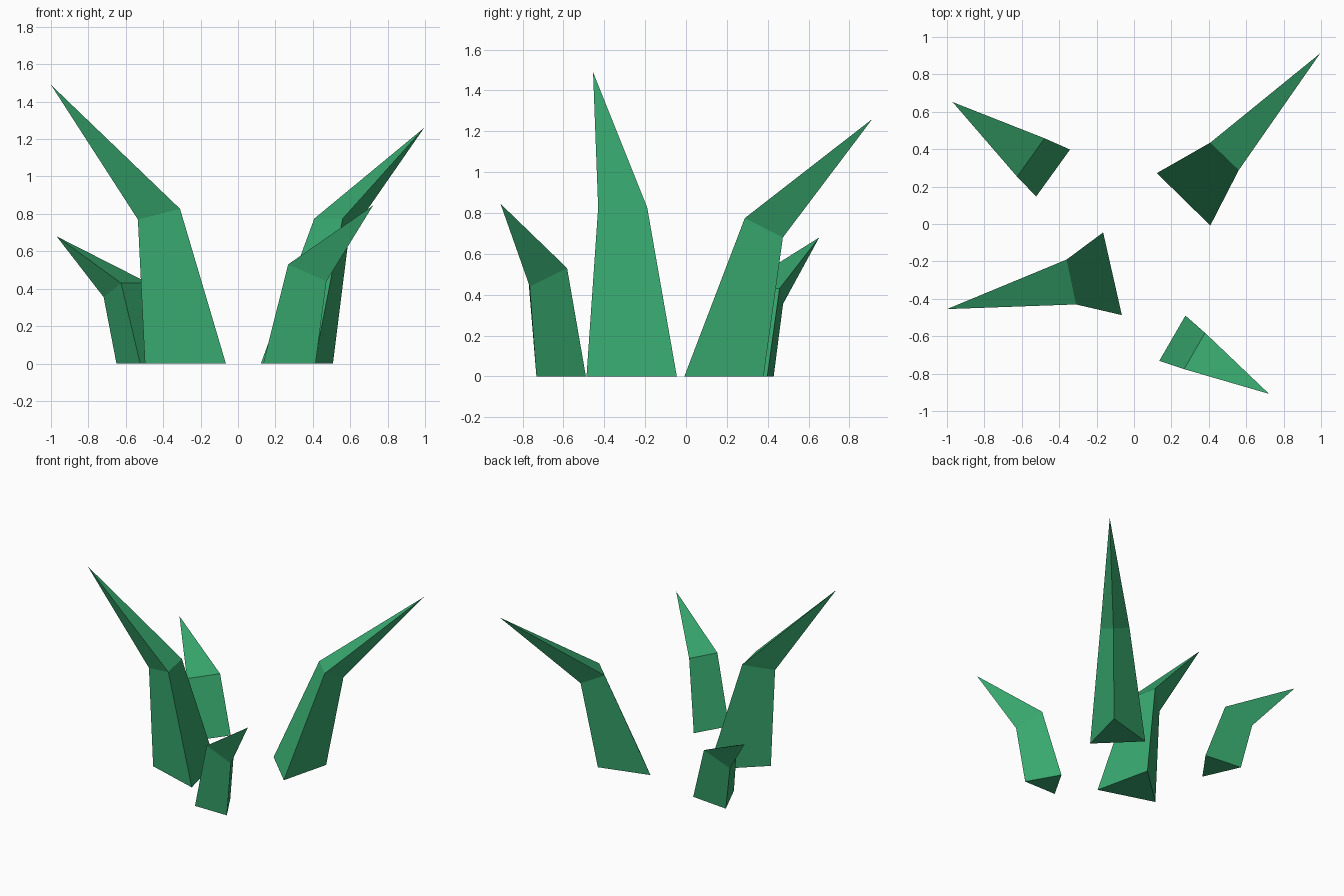
import bpy, bmesh, math
from mathutils import Vector

if "Cube" in bpy.data.objects:
    bpy.data.objects.remove(bpy.data.objects["Cube"])

green = bpy.data.materials.new("leaf_green")
green.diffuse_color = (0.04, 0.4, 0.16, 1)
green.use_nodes = True
green.node_tree.nodes["Principled BSDF"].inputs["Base Color"].default_value = green.diffuse_color


def triangle(a, b, z, drop, tip):
    """Equilateral triangle on inner edge a-b; outer corner leans toward the tip by drop."""
    a, b = Vector((*a, z)), Vector((*b, z))
    mid, edge = (a + b) / 2, b - a
    out = Vector((edge.y, -edge.x, 0)).normalized()
    if out.dot(tip - mid) < 0:
        out = -out
    height = edge.length * math.sqrt(3) / 2
    return [a, b, mid + out * math.sqrt(height ** 2 - drop ** 2) - Vector((0, 0, drop))]


def blade(name, base, bend, z, drop, tip):
    """Three-sided leaf: base triangle, bent ring, pointed tip."""
    tip = Vector(tip)
    bm = bmesh.new()
    low = [bm.verts.new(p) for p in triangle(*base, 0, 0, tip)]
    ring = [bm.verts.new(p) for p in triangle(*bend, z, drop, tip)]
    point = bm.verts.new(tip)
    bm.faces.new(low)
    for i in range(3):
        j = (i + 1) % 3
        bm.faces.new((low[i], low[j], ring[j], ring[i]))
        bm.faces.new((ring[i], ring[j], point))
    bmesh.ops.recalc_face_normals(bm, faces=bm.faces)
    mesh = bpy.data.meshes.new(name)
    bm.to_mesh(mesh)
    bm.free()
    mesh.materials.append(green)
    bpy.context.collection.objects.link(bpy.data.objects.new(name, mesh))


# Two tall blades
blade("tall_blade_front_left", ((-0.165, -0.045), (-0.065, -0.487)),
      ((-0.36, -0.19), (-0.31, -0.43)), 0.827, 0.057, (-1.0, -0.455, 1.49))
blade("tall_blade_back_right", ((0.122, 0.272), (0.408, -0.008)),
      ((0.408, 0.435), (0.56, 0.288)), 0.775, 0.095, (0.995, 0.912, 1.26))
# Two short blades
blade("short_blade_back_left", ((-0.342, 0.398), (-0.523, 0.147)),
      ((-0.478, 0.458), (-0.625, 0.253)), 0.43, 0.075, (-0.97, 0.652, 0.68))
blade("short_blade_front_right", ((0.135, -0.732), (0.275, -0.49)),
      ((0.268, -0.776), (0.38, -0.582)), 0.53, 0.09, (0.722, -0.908, 0.845))
